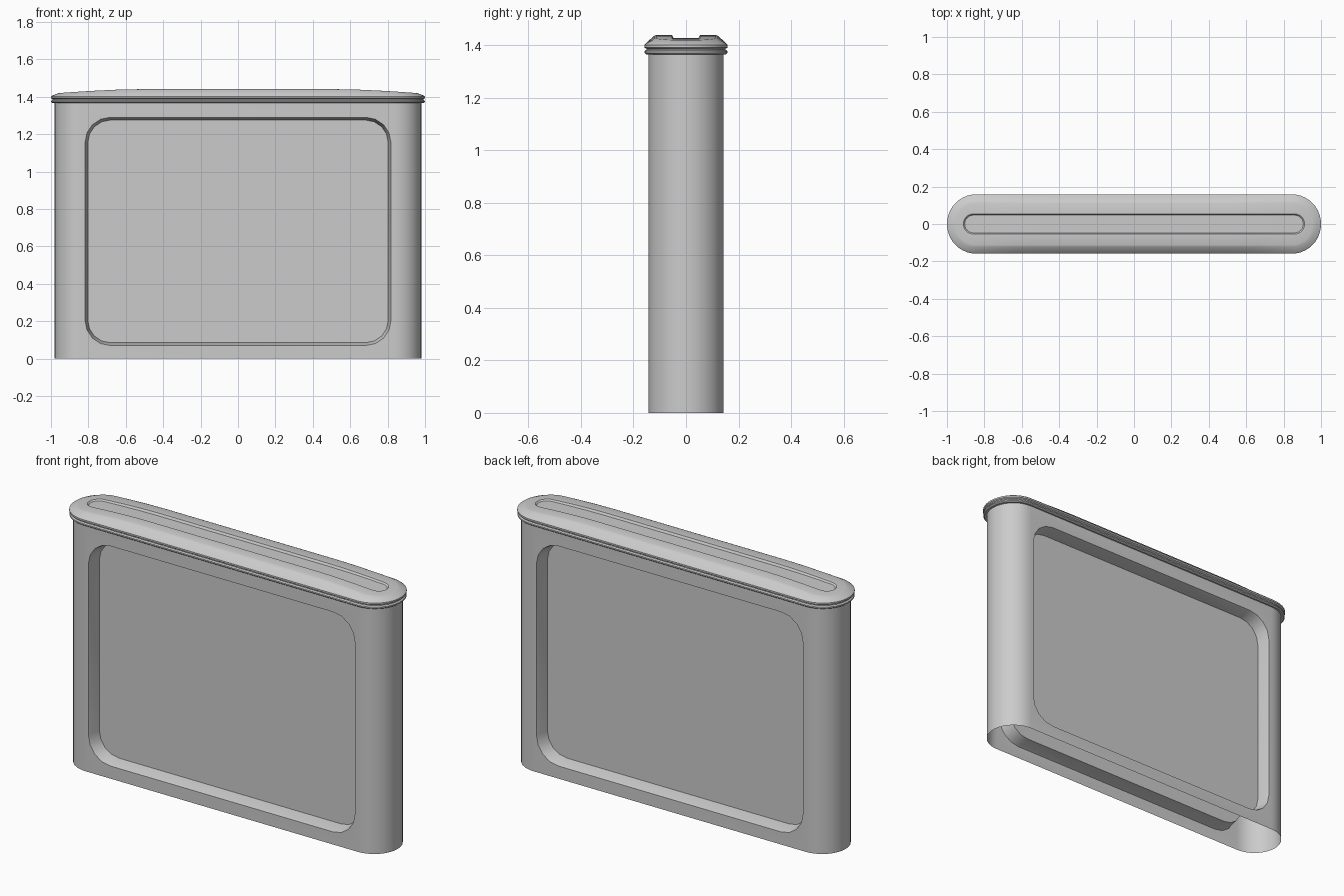
import bpy, bmesh, math

if "Cube" in bpy.data.objects:
    bpy.data.objects.remove(bpy.data.objects["Cube"])

grey = bpy.data.materials.new("light_grey")
grey.use_nodes = True
grey.diffuse_color = (0.6, 0.6, 0.6, 1)
grey.node_tree.nodes["Principled BSDF"].inputs["Base Color"].default_value = (0.6, 0.6, 0.6, 1)

HALF, RAD, TOP = 0.98, 0.143, 1.37
FLAT = HALF - RAD


def finish(bm, name):
    bmesh.ops.remove_doubles(bm, verts=bm.verts, dist=0.0005)
    bmesh.ops.recalc_face_normals(bm, faces=bm.faces)
    mesh = bpy.data.meshes.new(name)
    bm.to_mesh(mesh)
    bm.free()
    mesh.materials.append(grey)
    obj = bpy.data.objects.new(name, mesh)
    bpy.context.collection.objects.link(obj)
    bpy.ops.object.select_all(action="DESELECT")
    obj.select_set(True)
    bpy.context.view_layer.objects.active = obj
    bpy.ops.object.shade_smooth_by_angle(angle=math.radians(28))


def rounded(hx, hy, rad, seg, splits=1):
    """Rounded rectangle outline; long sides are divided into splits."""
    pts = []
    for k, (sx, sy) in enumerate([(1, 1), (-1, 1), (-1, -1), (1, -1)]):
        for i in range(seg + 1):
            a = math.pi / 2 * (k + i / seg)
            pts.append((sx * (hx - rad) + rad * math.cos(a),
                        sy * (hy - rad) + rad * math.sin(a)))
        if k % 2 == 0:
            for i in range(1, splits):
                pts.append((sx * (hx - rad) * (1 - 2 * i / splits), sy * hy))
    return pts


def bridge(bm, a, b):
    for i in range(len(a)):
        j = (i + 1) % len(a)
        bm.faces.new((a[i], a[j], b[j], b[i]))


# Body: open-bottomed shell with a recessed panel on both broad sides
bm = bmesh.new()
mid, half_h = 0.68, 0.61
for side in (-1, 1):
    frame = [bm.verts.new((x, side * RAD, z))
             for x, z in ((-FLAT, 0), (FLAT, 0), (FLAT, TOP), (-FLAT, TOP))]
    loops = []
    for inset, depth in ((0, 0), (0.004, 0.012), (0.015, 0.075)):
        loops.append([bm.verts.new((x, side * (RAD - depth), z + mid))
                      for x, z in rounded(0.818 - inset, half_h - inset, 0.135 - inset, 4)])
    edges = []
    for loop in (frame, loops[0]):
        edges += [bm.edges.new((loop[i], loop[(i + 1) % len(loop)])) for i in range(len(loop))]
    bmesh.ops.triangle_fill(bm, edges=edges, use_beauty=True, normal=(0, side, 0))
    bridge(bm, loops[0], loops[1])
    bridge(bm, loops[1], loops[2])
    bm.faces.new(loops[2])

# Rounded ends of the body
for end in (-1, 1):
    prev = None
    for i in range(21):
        a = -math.pi / 2 + math.pi * i / 20
        x, y = end * (FLAT + RAD * math.cos(a)), RAD * math.sin(a)
        pair = [bm.verts.new((x, y, z)) for z in (0, TOP)]
        if prev:
            bm.faces.new((prev[0], pair[0], pair[1], prev[1]))
        prev = pair
finish(bm, "body_shell")

# Lid: beaded rim, sloped shoulder and a crown that drops towards the ends
bm = bmesh.new()
profile = [  # half length, half width, height, share of end drop
    (0.975, 0.138, 1.366, 0), (0.993, 0.152, 1.366, 0), (0.999, 0.158, 1.371, 0),
    (0.999, 0.158, 1.378, 0), (0.992, 0.151, 1.383, 0), (0.992, 0.151, 1.387, 0),
    (1.0, 0.159, 1.392, 0), (1.0, 0.159, 1.401, 0), (0.992, 0.151, 1.410, 0.15),
    (0.965, 0.122, 1.436, 0.9), (0.955, 0.112, 1.440, 1), (0.912, 0.054, 1.440, 1),
    (0.905, 0.047, 1.428, 0.7),
]
prev = None
for hx, hy, z, share in profile:
    ring = []
    for x, y in rounded(hx, hy, hy - 0.0015, 10, 16):
        t = max(0, (abs(x) - 0.55) / 0.45)
        ring.append(bm.verts.new((x, y, z - 0.024 * share * t ** 1.5)))
    if prev:
        bridge(bm, prev, ring)
    prev = ring

# Slot floor: strips across matching points of the last ring
n = len(prev)
start = 5
order = [prev[(start + i) % n] for i in range(n)]
right = sorted((v for v in prev if v.co.y > 0), key=lambda v: v.co.x)
left = sorted((v for v in prev if v.co.y < 0), key=lambda v: v.co.x)
for i in range(len(right) - 1):
    bm.faces.new((left[i], left[i + 1], right[i + 1], right[i]))
finish(bm, "lid")
